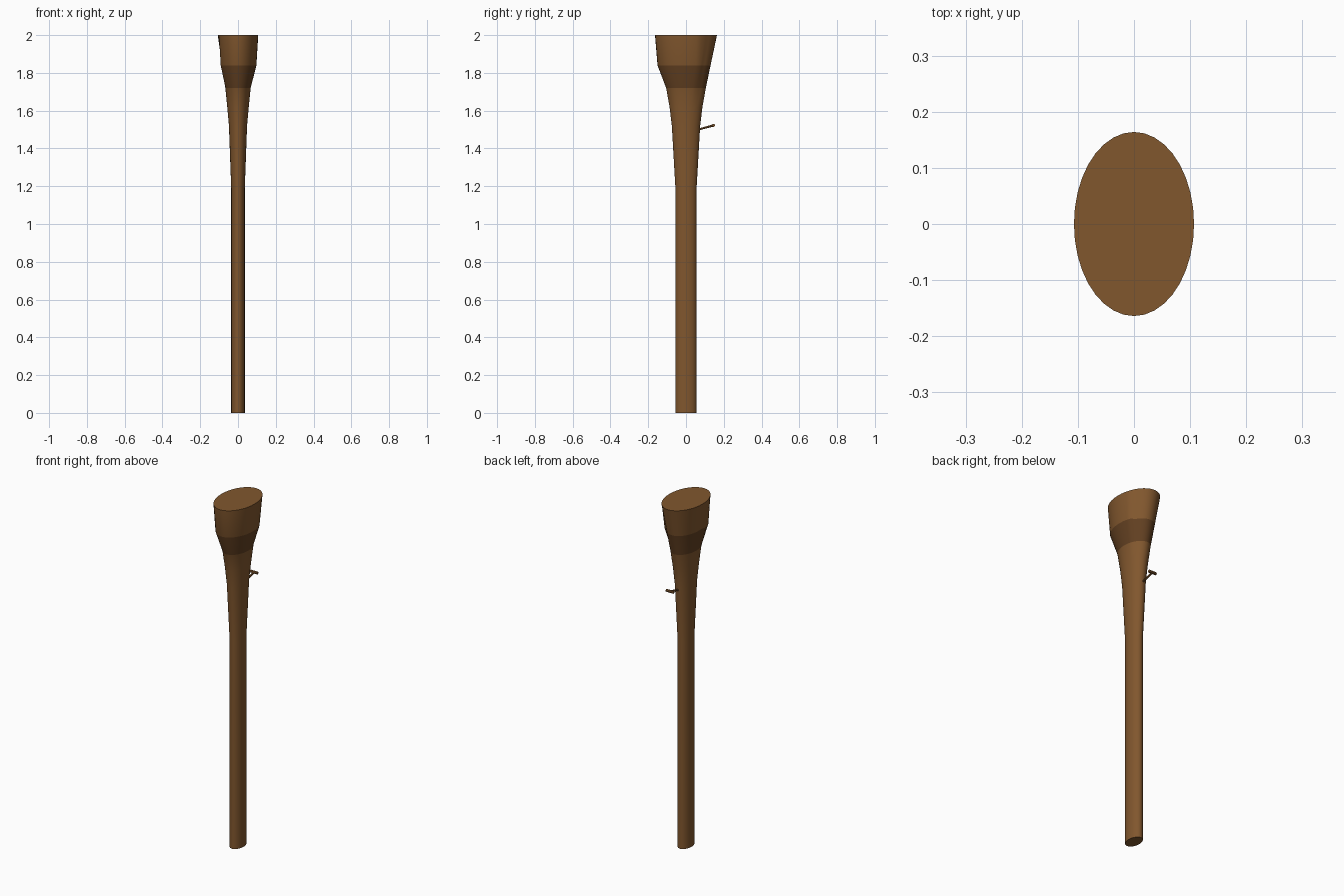
import bpy, bmesh, math
from mathutils import Vector

if "Cube" in bpy.data.objects:
    bpy.data.objects.remove(bpy.data.objects["Cube"])

SIDES = 36


def material(name, colour):
    m = bpy.data.materials.new(name)
    m.diffuse_color = colour
    m.use_nodes = True
    m.node_tree.nodes["Principled BSDF"].inputs["Base Color"].default_value = m.diffuse_color
    return m


WOOD = material("wood", (0.22, 0.095, 0.027, 1))
DARK = material("dark_wood", (0.12, 0.05, 0.015, 1))


def finish(bm, name, mats):
    bmesh.ops.recalc_face_normals(bm, faces=bm.faces)
    me = bpy.data.meshes.new(name)
    bm.to_mesh(me)
    bm.free()
    ob = bpy.data.objects.new(name, me)
    bpy.context.collection.objects.link(ob)
    for m in mats:
        me.materials.append(m)
    bpy.ops.object.select_all(action='DESELECT')
    ob.select_set(True)
    bpy.context.view_layer.objects.active = ob
    bpy.ops.object.shade_smooth_by_angle(angle=math.radians(30))
    # crisp edges where one band meets the next
    return ob


# Oval shaft flaring upward: z, half width x, half depth y
PROFILE = [(0, 0.036, 0.056), (1.19, 0.036, 0.056), (1.52, 0.048, 0.075),
           (1.62, 0.057, 0.087), (1.72, 0.067, 0.105), (1.84, 0.084, 0.130),
           (2.0, 0.107, 0.164)]
bm = bmesh.new()
rings = []
for z, rx, ry in PROFILE:
    ring = []
    for i in range(SIDES):
        a = 2 * math.pi * i / SIDES
        deg = (math.degrees(a) + 180) % 360 - 180
        # the head swells on the front and right side only
        k = 1.16 if z == 1.84 and -165 < deg < 32 else 1
        ring.append(bm.verts.new((rx * k * math.cos(a), ry * k * math.sin(a), z)))
    rings.append(ring)
for n, (lo, hi) in enumerate(zip(rings, rings[1:])):
    for i in range(SIDES):
        j = (i + 1) % SIDES
        f = bm.faces.new((lo[i], lo[j], hi[j], hi[i]))
        f.material_index = 1 if n == 4 else 0
bm.faces.new(rings[0])
bm.faces.new(rings[-1])
finish(bm, "shaft", [WOOD, DARK])


# Small peg on the back: stalk with a crossbar
def rod(name, p, q, r1, r2):
    p, q = Vector(p), Vector(q)
    b = bmesh.new()
    bmesh.ops.create_cone(b, cap_ends=True, segments=8, radius1=r1, radius2=r2,
                          depth=(q - p).length)
    rot = (q - p).to_track_quat('Z', 'Y').to_matrix()
    bmesh.ops.rotate(b, matrix=rot, verts=b.verts)
    bmesh.ops.translate(b, vec=(p + q) / 2, verts=b.verts)
    finish(b, name, [WOOD])


rod("peg_stalk", (0, 0.065, 1.50), (0, 0.146, 1.522), 0.005, 0.006)
rod("peg_crossbar", (-0.023, 0.146, 1.522), (0.023, 0.146, 1.522), 0.008, 0.008)
